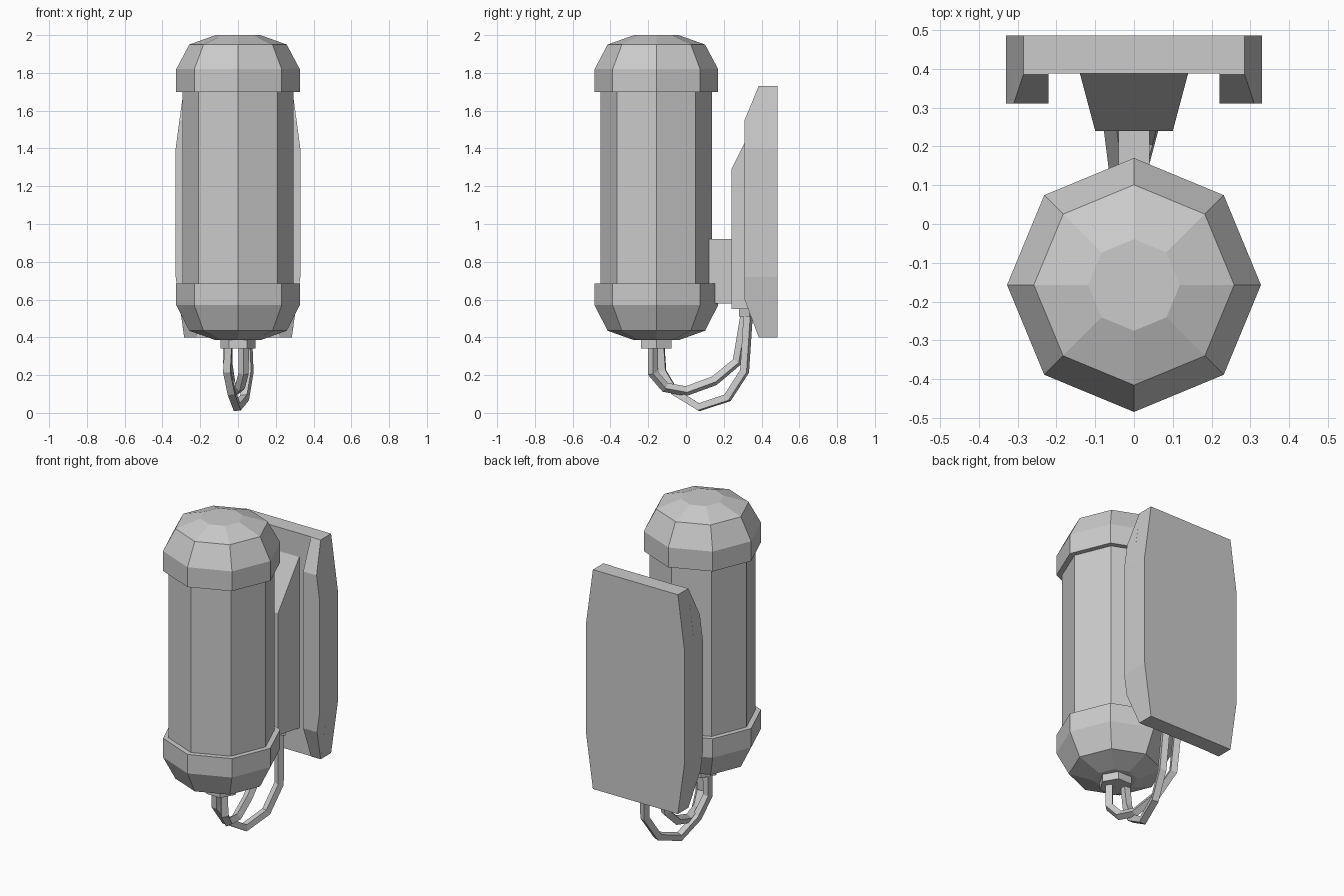
import bpy, bmesh, math

if "Cube" in bpy.data.objects:
    bpy.data.objects.remove(bpy.data.objects["Cube"])


def loft(name, rings):
    """Closed skin through rings of equal point count, capped at both ends."""
    bm = bmesh.new()
    vs = [[bm.verts.new(p) for p in r] for r in rings]
    n = len(rings[0])
    for a, b in zip(vs, vs[1:]):
        for i in range(n):
            j = (i + 1) % n
            bm.faces.new((a[i], a[j], b[j], b[i]))
    bm.faces.new(vs[0][::-1])
    bm.faces.new(vs[-1])
    bmesh.ops.recalc_face_normals(bm, faces=bm.faces)
    me = bpy.data.meshes.new(name)
    bm.to_mesh(me)
    bm.free()
    ob = bpy.data.objects.new(name, me)
    bpy.context.collection.objects.link(ob)
    return ob


def lathe(name, profile, sides, cy, squash=1.0):
    """Faceted turned part about a vertical axis at y = cy; profile is (radius, z)."""
    step = 2 * math.pi / sides
    return loft(name, [[(r * math.cos(i * step), cy + squash * r * math.sin(i * step), z)
                        for i in range(sides)] for r, z in profile])


TANK_Y = -0.157

# Tank body and domed end caps
lathe("tank_body", [(0.295, 0.66), (0.295, 1.73)], 8, TANK_Y)
lathe("top_cap", [(0.327, 1.70), (0.327, 1.82), (0.258, 1.95), (0.118, 2.0)], 8, TANK_Y)
lathe("bottom_cap", [(0.327, 0.685), (0.327, 0.57), (0.258, 0.435), (0.118, 0.385)], 8, TANK_Y)

# Hose fittings under the tank and under the bracket
lathe("tank_fitting", [(0.093, 0.34), (0.093, 0.40)], 6, TANK_Y)
lathe("bracket_fitting", [(0.085, 0.51), (0.085, 0.57)], 6, 0.335, 0.75)

# Back plate: tapered outline extruded along y
half = [(0.285, 0.40), (0.33, 0.72), (0.33, 1.40), (0.285, 1.73)]
outline = half + [(-x, z) for x, z in reversed(half)]
loft("back_plate", [[(x, y, z) for x, z in outline] for y in (0.388, 0.485)])

# Raised side flanges, mirrored; stations are (z, outer x, front y)
stations = [(0.40, 0.285, 0.385), (0.60, 0.313, 0.31), (0.72, 0.33, 0.31),
            (1.40, 0.33, 0.31), (1.55, 0.31, 0.31), (1.73, 0.285, 0.385)]
flange = loft("side_flanges", [[(0.22, y, z), (x, y, z), (x, 0.39, z), (0.22, 0.39, z)]
                               for z, x, y in stations])
flange.modifiers.new("mirror", 'MIRROR')

# Central wedge bracket with sloping top
loft("wedge_bracket", [[(-w, y, 0.55), (w, y, 0.55), (w, y, top), (-w, y, top)]
                       for y, w, top in ((0.24, 0.10, 1.29), (0.39, 0.14, 1.59))])

# Block joining bracket and tank
loft("tank_mount", [[(-0.04, y, 0.58), (0.04, y, 0.58), (0.04, y, 0.92), (-0.04, y, 0.92)]
                    for y in (0.05, 0.25)])


def hose(name, pts):
    cu = bpy.data.curves.new(name, 'CURVE')
    cu.dimensions = '3D'
    cu.bevel_depth = 0.027
    cu.bevel_resolution = 0
    cu.use_fill_caps = True
    sp = cu.splines.new('POLY')
    sp.points.add(len(pts) - 1)
    for p, co in zip(sp.points, pts):
        p.co = (*co, 1)
    sp.use_smooth = False
    bpy.context.collection.objects.link(bpy.data.objects.new(name, cu))


# Two crossing hoses
hose("short_hose", [(0.03, -0.175, 0.36), (0.03, -0.175, 0.21), (0.01, -0.11, 0.135),
                    (-0.01, 0.0, 0.115), (-0.04, 0.15, 0.17), (-0.055, 0.27, 0.27),
                    (-0.05, 0.315, 0.53)])
hose("long_hose", [(-0.05, -0.135, 0.36), (-0.058, -0.125, 0.22), (-0.035, -0.06, 0.11),
                   (-0.005, 0.07, 0.03), (0.035, 0.22, 0.08), (0.058, 0.31, 0.22),
                   (0.045, 0.33, 0.53)])
